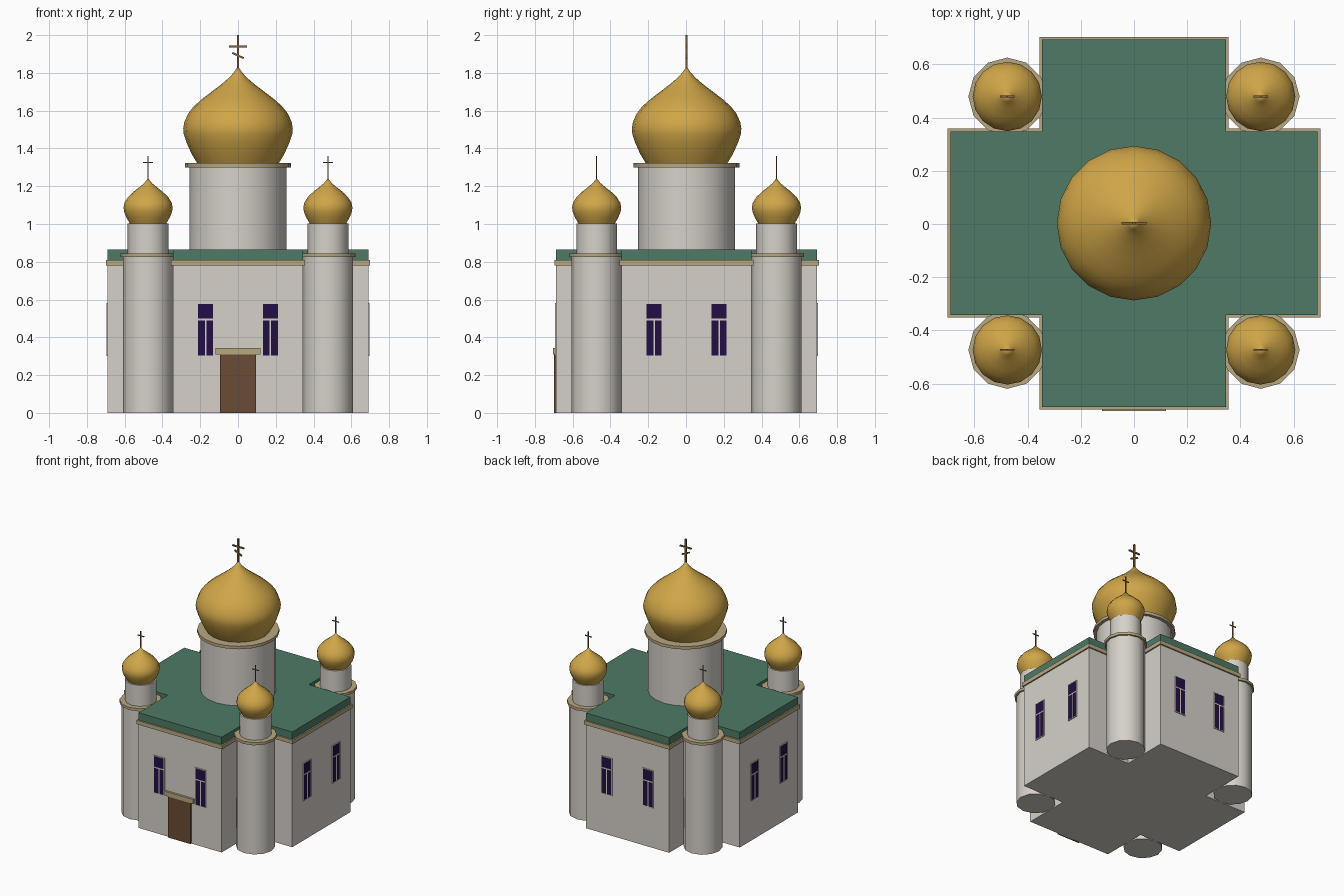
import bpy, bmesh, math
from mathutils import Matrix

if "Cube" in bpy.data.objects:
    bpy.data.objects.remove(bpy.data.objects["Cube"])

YC = 0.003  # the door sticks out slightly, so the body sits a hair back


def material(name, r, g, b):
    def lin(c):
        c /= 255
        return c / 12.92 if c <= 0.04045 else ((c + 0.055) / 1.055) ** 2.4
    m = bpy.data.materials.new(name)
    m.diffuse_color = (lin(r), lin(g), lin(b), 1)
    m.use_nodes = True
    m.node_tree.nodes["Principled BSDF"].inputs["Base Color"].default_value = m.diffuse_color
    return m


WALL = material("white plaster", 214, 209, 201)
TRIM = material("tan trim", 184, 168, 130)
ROOF = material("green roof", 78, 122, 102)
GOLD = material("gold", 208, 166, 72)
DOOR = material("brown wood", 106, 76, 52)
GLASS = material("dark window", 36, 14, 68)
CROSS = material("dark gold", 130, 105, 60)


def finish(name, bm, mat, smooth=False):
    bmesh.ops.recalc_face_normals(bm, faces=bm.faces)
    me = bpy.data.meshes.new(name)
    bm.to_mesh(me)
    bm.free()
    me.materials.append(mat)
    ob = bpy.data.objects.new(name, me)
    bpy.context.collection.objects.link(ob)
    if smooth:
        bpy.ops.object.select_all(action='DESELECT')
        ob.select_set(True)
        bpy.context.view_layer.objects.active = ob
        bpy.ops.object.shade_smooth_by_angle(angle=math.radians(40))
    return ob


def boxes(name, mat, spans, matrix=Matrix()):
    """One object made of boxes, each (x0, x1, y0, y1, z0, z1)."""
    bm = bmesh.new()
    for x0, x1, y0, y1, z0, z1 in spans:
        m = Matrix.Translation(((x0 + x1) / 2, (y0 + y1) / 2, (z0 + z1) / 2))
        m = matrix @ m @ Matrix.Diagonal((x1 - x0, y1 - y0, z1 - z0, 1))
        bmesh.ops.create_cube(bm, size=1, matrix=m)
    return finish(name, bm, mat)


def plus_slab(name, mat, reach, half, z0, z1):
    """Cross-shaped floor plan, extruded upwards."""
    bm = bmesh.new()
    verts = []
    for k in range(4):
        rot = Matrix.Rotation(k * math.pi / 2, 3, 'Z')
        for x, y in ((reach, -half), (reach, half), (half, half)):
            v = bm.verts.new((x, y, 0))
            v.co = rot @ v.co
            v.co.y += YC
            v.co.z = z0
            verts.append(v)
    face = bm.faces.new(verts)
    top = bmesh.ops.extrude_face_region(bm, geom=[face])["geom"]
    for v in top:
        if isinstance(v, bmesh.types.BMVert):
            v.co.z = z1
    return finish(name, bm, mat)


def lathe(name, mat, cx, cy, profile, sides):
    """Revolve (radius, z) points about a vertical axis, capped at both ends."""
    bm = bmesh.new()
    rings = []
    for r, z in profile:
        if r == 0:
            rings.append([bm.verts.new((cx, cy, z))] * sides)
            continue
        rings.append([bm.verts.new((cx + r * math.cos(2 * math.pi * i / sides),
                                    cy + r * math.sin(2 * math.pi * i / sides), z))
                      for i in range(sides)])
    for a, b in zip(rings, rings[1:]):
        for i in range(sides):
            j = (i + 1) % sides
            quad = [a[i], a[j], b[j], b[i]]
            bm.faces.new(list(dict.fromkeys(quad)))
    for ring in (rings[0], rings[-1]):
        if ring[0] is not ring[1]:
            bm.faces.new(ring)
    return finish(name, bm, mat, True)


def cylinder(name, mat, cx, cy, r, z0, z1, sides):
    return lathe(name, mat, cx, cy, [(r, z0), (r, z1)], sides)


# Main body, cornice and roof
plus_slab("walls", WALL, 0.69, 0.345, 0, 0.78)
plus_slab("cornice", TRIM, 0.70, 0.355, 0.78, 0.81)
plus_slab("roof", ROOF, 0.69, 0.345, 0.81, 0.865)

# Central drum and large onion dome
cylinder("central_drum", WALL, 0, YC, 0.257, 0.86, 1.30, 20)
cylinder("central_drum_rim", TRIM, 0, YC, 0.28, 1.30, 1.322, 20)
lathe("central_dome", GOLD, 0, YC,
      [(0.215, 1.32), (0.245, 1.37), (0.272, 1.43), (0.287, 1.475), (0.29, 1.505),
       (0.284, 1.54), (0.265, 1.583), (0.235, 1.622), (0.19, 1.662), (0.14, 1.70),
       (0.09, 1.738), (0.05, 1.772), (0.022, 1.802), (0, 1.835)], 20)

# Large cross with a slanted lower bar
t = 0.005
boxes("central_cross", CROSS, [(-t, t, YC - t, YC + t, 1.81, 2.0),
                               (-0.047, 0.047, YC - t, YC + t, 1.934, 1.944)])
boxes("central_cross_slanted_bar", CROSS, [(-0.033, 0.033, -t, t, -t, t)],
      Matrix.Translation((0, YC, 1.892)) @ Matrix.Rotation(math.radians(25), 4, 'Y'))

# Four corner towers with small domes
for sx, sy, tag in ((-1, -1, "front_left"), (1, -1, "front_right"),
                    (-1, 1, "back_left"), (1, 1, "back_right")):
    x, y = sx * 0.476, sy * 0.476 + YC
    cylinder(tag + "_tower", WALL, x, y, 0.133, 0, 0.825, 12)
    cylinder(tag + "_tower_rim", TRIM, x, y, 0.146, 0.825, 0.845, 12)
    cylinder(tag + "_tower_drum", WALL, x, y, 0.108, 0.84, 1.002, 12)
    lathe(tag + "_dome", GOLD, x, y,
          [(0.095, 1.0), (0.115, 1.035), (0.127, 1.065), (0.13, 1.088), (0.125, 1.113),
           (0.106, 1.143), (0.078, 1.17), (0.046, 1.195), (0.02, 1.217), (0, 1.243)], 16)
    c = 0.003
    boxes(tag + "_cross", CROSS, [(x - c, x + c, y - c, y + c, 1.23, 1.36),
                                  (x - 0.027, x + 0.027, y - c, y + c, 1.322, 1.328)])

# Two windows on each of the four faces
for k, side in enumerate(("front", "right", "back", "left")):
    m = Matrix.Translation((0, YC, 0)) @ Matrix.Rotation(k * math.pi / 2, 4, 'Z')
    panes, frame = [], []
    for cx in (-0.172, 0.172):
        a, b = cx - 0.040, cx + 0.040
        panes.append((a, b, -0.694, -0.688, 0.305, 0.577))
        for x0, x1, z0, z1 in ((a, b, 0.490, 0.499), (cx - 0.004, cx + 0.004, 0.305, 0.492),
                               (a - 0.005, a, 0.30, 0.582), (b, b + 0.005, 0.30, 0.582),
                               (a, b, 0.577, 0.582), (a, b, 0.30, 0.305)):
            frame.append((x0, x1, -0.696, -0.688, z0, z1))
    boxes(side + "_window_panes", GLASS, panes, m)
    boxes(side + "_window_frames", WALL, frame, m)

# Door and lintel on the front
boxes("door", DOOR, [(-0.094, 0.094, -0.698, -0.68, 0, 0.312)])
boxes("door_lintel", TRIM, [(-0.12, 0.12, -0.703, -0.68, 0.31, 0.343)])
